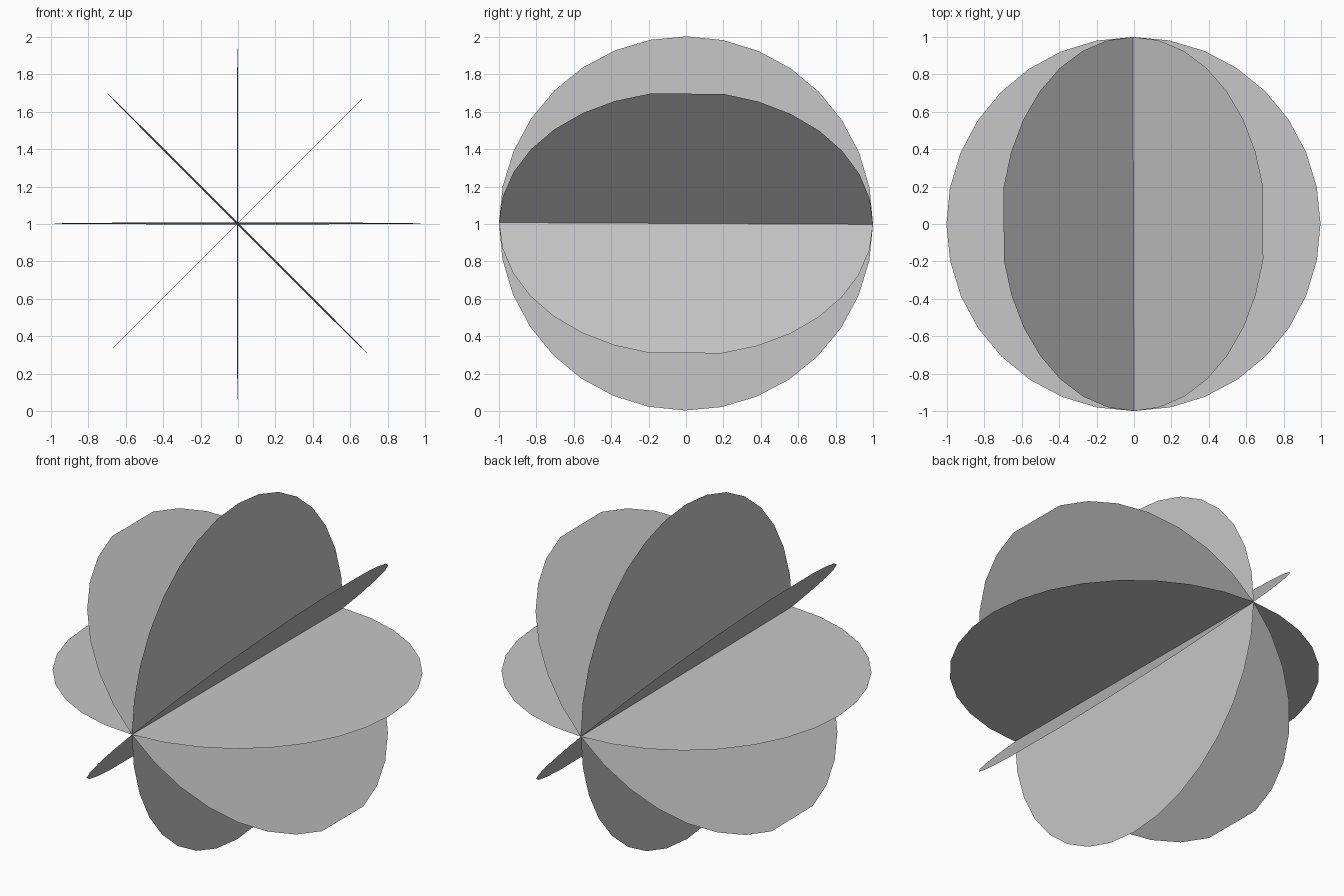
import bpy, bmesh, math
from mathutils import Matrix

if "Cube" in bpy.data.objects:
    bpy.data.objects.remove(bpy.data.objects["Cube"])

grey = bpy.data.materials.new("light_grey")
grey.diffuse_color = (0.57, 0.57, 0.57, 1.0)
grey.use_nodes = True
grey.node_tree.nodes["Principled BSDF"].inputs["Base Color"].default_value = grey.diffuse_color

SIDES = 32
CENTRE = (-0.003, 0, 1.003)


def disc(name, angle, flat_peak):
    """Flat disc containing the y axis, turned about that axis."""
    bm = bmesh.new()
    verts = []
    for i in range(SIDES):
        # diagonal discs have their outermost corners cut flat
        if flat_peak and i % (SIDES // 2) == 0:
            continue
        a = 2 * math.pi * i / SIDES
        verts.append(bm.verts.new((math.cos(a), math.sin(a), 0)))
    bm.faces.new(verts)
    # whole bundle leans very slightly off the y axis
    tilt = Matrix.Rotation(-0.005, 4, 'X') @ Matrix.Rotation(0.003, 4, 'Z')
    bm.transform(Matrix.Translation(CENTRE) @ tilt @ Matrix.Rotation(angle, 4, 'Y'))
    mesh = bpy.data.meshes.new(name)
    bm.to_mesh(mesh)
    bm.free()
    mesh.materials.append(grey)
    bpy.context.collection.objects.link(bpy.data.objects.new(name, mesh))


# four discs crossing on one shared axis
disc("level_disc", 0, False)
disc("rising_disc", -math.pi / 4, True)
disc("upright_disc", math.pi / 2, False)
disc("falling_disc", math.pi / 4, True)
